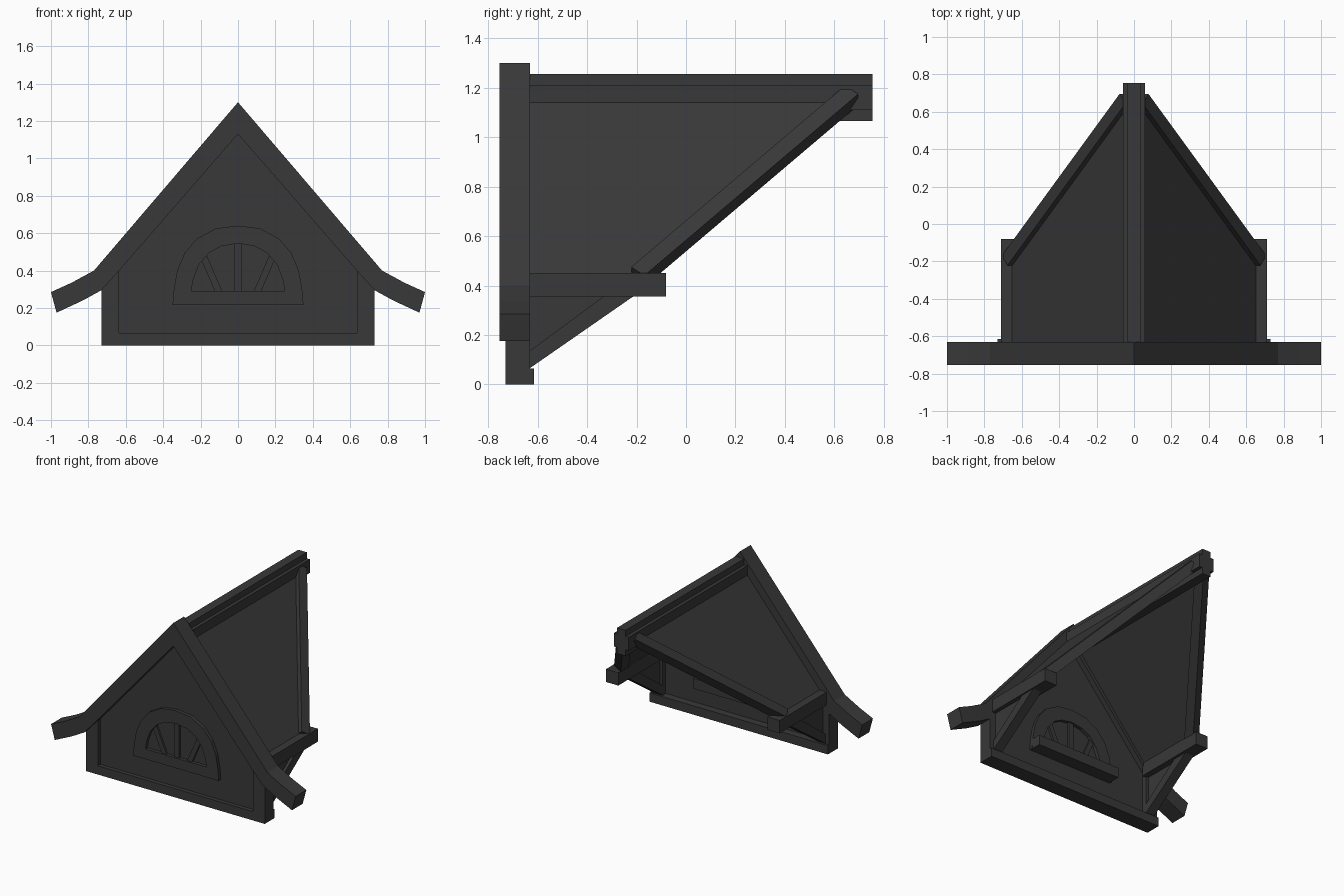
import bpy, bmesh, math
from mathutils import Vector, Matrix

if "Cube" in bpy.data.objects:
    bpy.data.objects.remove(bpy.data.objects["Cube"])

mat = bpy.data.materials.new("dark_grey")
mat.diffuse_color = (0.04, 0.04, 0.04, 1)
mat.use_nodes = True
mat.node_tree.nodes["Principled BSDF"].inputs["Base Color"].default_value = mat.diffuse_color


def finish(name, bm):
    bmesh.ops.recalc_face_normals(bm, faces=bm.faces)
    me = bpy.data.meshes.new(name)
    bm.to_mesh(me)
    bm.free()
    me.materials.append(mat)
    ob = bpy.data.objects.new(name, me)
    bpy.context.collection.objects.link(ob)
    return ob


def prism(name, points, offset):
    """Extrude a flat 3D polygon by an offset vector."""
    bm = bmesh.new()
    face = bm.faces.new([bm.verts.new(p) for p in points])
    ext = bmesh.ops.extrude_face_region(bm, geom=[face], use_keep_orig=True)
    verts = [v for v in ext["geom"] if isinstance(v, bmesh.types.BMVert)]
    bmesh.ops.translate(bm, verts=verts, vec=Vector(offset))
    return finish(name, bm)


def front_shape(name, pts, y0, y1):
    return prism(name, [(x, y0, z) for x, z in pts], (0, y1 - y0, 0))


def box(name, x0, x1, y0, y1, z0, z1):
    return front_shape(name, [(x0, z0), (x1, z0), (x1, z1), (x0, z1)], y0, y1)


def beam(name, a, b, normal, width, depth):
    """Square-ended bar from a to b, with depth along the normal."""
    a, b = Vector(a), Vector(b)
    d = (b - a).normalized()
    s = d.cross(Vector(normal)).normalized()
    n = s.cross(d)
    s, n = s * width / 2, n * depth / 2
    return prism(name, [a + s + n, a + s - n, a - s - n, a - s + n], b - a)


def mirrored(ob):
    m = ob.modifiers.new("mirror", 'MIRROR')
    m.use_axis[0] = True
    return ob


def both(half):
    """Complete a half outline across x = 0."""
    return half + [(-x, z) for x, z in reversed(half) if x > 1e-6]


# Curved gable bargeboard: half outline runs from the peak to the eave and back
outer = [(0, 1.30), (0.77, 0.40), (0.89, 0.335), (1.0, 0.285)]
inner = [(0.97, 0.175), (0.83, 0.24), (0.73, 0.295), (0.635, 0.40), (0, 1.13)]
flip = [(-x, z) for x, z in outer + inner]
front_shape("bargeboard", outer + inner + flip[::-1][1:-1], -0.755, -0.63)

# Gable wall with its frame
front_shape("gable_wall", [(-0.70, 0.03), (0.70, 0.03), (0.70, 0.40), (0, 1.2), (-0.70, 0.40)],
            -0.70, -0.67)
box("bottom_beam", -0.73, 0.73, -0.73, -0.615, 0, 0.065)
mirrored(box("corner_post", 0.635, 0.73, -0.73, -0.63, 0.065, 0.41))

# Arched window frame, sill and glazing bars
arch_out = [(0.35, 0.215), (0.343, 0.30), (0.325, 0.40), (0.285, 0.495),
            (0.22, 0.57), (0.12, 0.625), (0, 0.64)]
arch_in = [(0, 0.545), (0.09, 0.53), (0.155, 0.495), (0.21, 0.43), (0.24, 0.35), (0.25, 0.29)]
bottom = [(0, 0.29), (0, 0.215)]
mirrored(front_shape("window_frame", arch_out + arch_in + bottom, -0.725, -0.645))
box("window_sill", -0.345, 0.345, -0.66, -0.575, 0.215, 0.29)
box("window_bar_middle", -0.02, 0.02, -0.715, -0.655, 0.28, 0.55)
mirrored(beam("window_bar_side", (0.10, -0.685, 0.28), (0.182, -0.685, 0.47), (0, 1, 0), 0.036, 0.06))

# Ridge beam with a cross-shaped section
cross = [(0.035, 1.065), (0.035, 1.11), (0.06, 1.11), (0.06, 1.21), (0.035, 1.21), (0.035, 1.255)]
front_shape("ridge_beam", both(cross), -0.64, 0.755)


# Roof panels cut along the main roof slope
def roof_z(x):
    return 1.21 - 1.165 * x


up = Vector((1.165, 0, 1)).normalized()
plan = [(0.03, -0.64), (0.68, -0.64), (0.68, -0.22), (0.03, 0.68)]
mirrored(prism("roof_panel", [(x, y, roof_z(x)) for x, y in plan], -0.025 * up))

# Valley rafters along the cut edge, and eave beams
mirrored(beam("valley_rafter", (0.665, -0.195, roof_z(0.665)), (0.035, 0.67, roof_z(0.035)),
              up, 0.07, 0.07))
mirrored(box("eave_beam", 0.61, 0.71, -0.64, -0.08, 0.355, 0.45))

# Triangular cheek walls with a sloping rail underneath
rail = [(-0.64, 0.06), (-0.15, 0.40), (-0.24, 0.425), (-0.64, 0.13)]
mirrored(prism("cheek_rail", [(0.63, y, z) for y, z in rail], (0.07, 0, 0)))
cheek = [(-0.64, 0.09), (-0.19, 0.40), (-0.64, 0.40)]
mirrored(prism("cheek_wall", [(0.655, y, z) for y, z in cheek], (0.025, 0, 0)))
